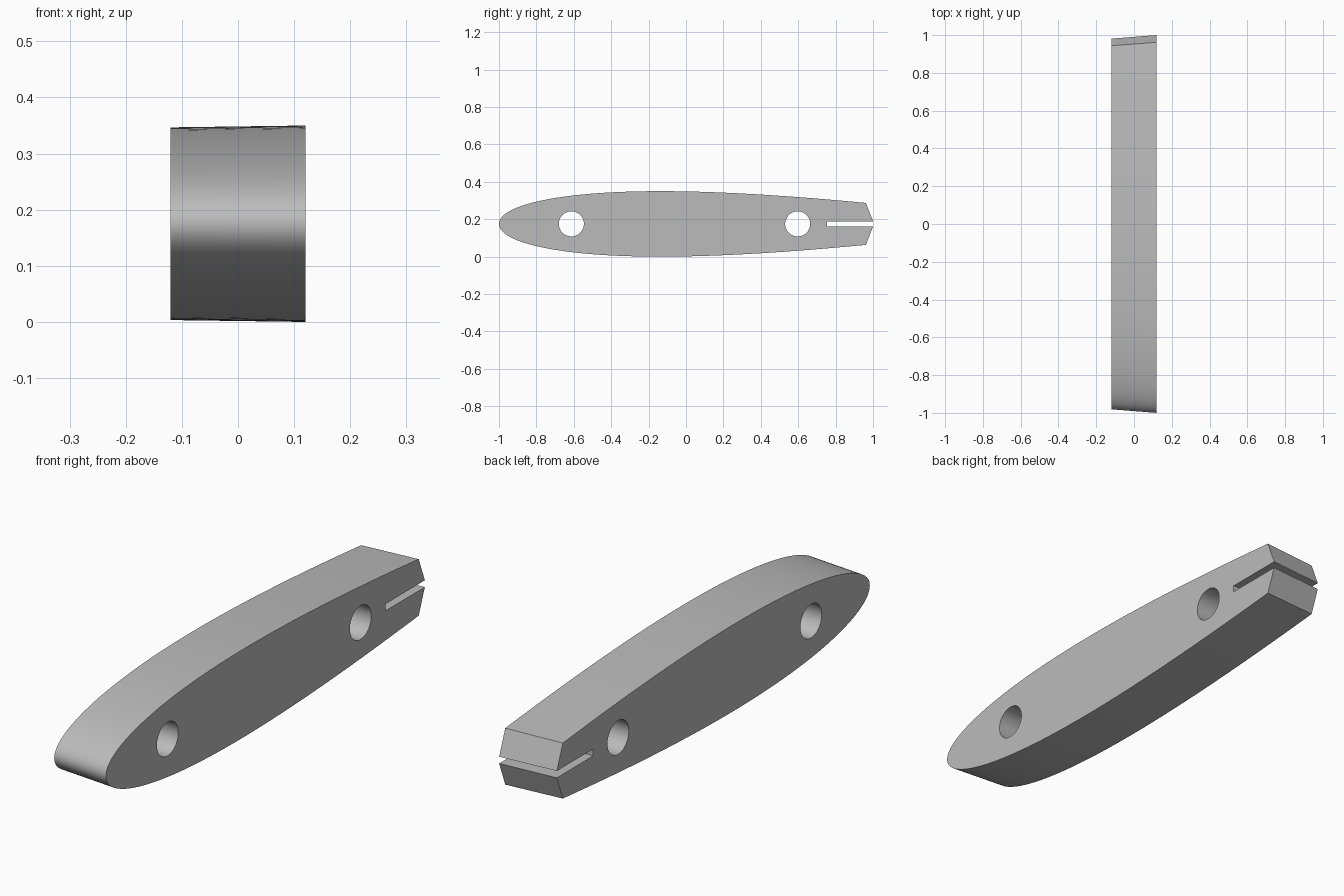
import bpy
import math

cube = bpy.data.objects.get("Cube")
if cube:
    bpy.data.objects.remove(cube, do_unlink=True)

HALF_WIDTH = 0.12
MID_Z = 0.175
CHORD = 2.88        # full foil chord before the tail is cut short
TAIL_Y = 0.962
SLOT_HALF = 0.0135
STEPS = 56

grey = bpy.data.materials.new("plain grey")
grey.use_nodes = True
colour = (0.5, 0.5, 0.5, 1)
grey.diffuse_color = colour
grey.node_tree.nodes["Principled BSDF"].inputs["Base Color"].default_value = colour


def foil_half(y):
    """Half thickness of the foil section at y."""
    x = (y + 1) / CHORD
    shape = 0.2969 * math.sqrt(x) - 0.126 * x - 0.3516 * x**2 + 0.2843 * x**3 - 0.1015 * x**4
    return 3.5 * shape * 0.5


def prism(name, outline, scales, half_width):
    """Loft a closed (y, z) outline along x, scaled about the middle at each end."""
    n = len(outline)
    verts = [(x, y * s, MID_Z + z * s)
             for x, s in zip((-half_width, half_width), scales) for y, z in outline]
    faces = [tuple(reversed(range(n))), tuple(range(n, 2 * n))]
    faces += [(i, (i + 1) % n, (i + 1) % n + n, i + n) for i in range(n)]
    mesh = bpy.data.meshes.new(name)
    mesh.from_pydata(verts, [], faces)
    mesh.materials.append(grey)
    obj = bpy.data.objects.new(name, mesh)
    bpy.context.collection.objects.link(obj)
    return obj


# Foil body: nose, lower side, bevelled tail, upper side
ys = [-1 + (TAIL_Y + 1) * (1 - math.cos(math.pi / 2 * i / STEPS)) for i in range(STEPS + 1)]
lower = [(y, -foil_half(y)) for y in ys]
upper = [(y, foil_half(y)) for y in reversed(ys[1:])]
tail_end = (1.0055, 0)
body = prism("foil_body", lower + [tail_end] + upper, (0.981, 1.0), HALF_WIDTH)

# Cutters: two round holes and the tail slot, all straight through
cutters = []
for name, y in (("front_hole_cutter", -0.613), ("rear_hole_cutter", 0.597)):
    ring = [(y + 0.067 * math.cos(a), 0.067 * math.sin(a))
            for a in (math.tau * i / 64 for i in range(64))]
    cutters.append(prism(name, ring, (1, 1), 0.3))
slot = [(0.753, -SLOT_HALF), (1.2, -SLOT_HALF), (1.2, SLOT_HALF), (0.753, SLOT_HALF)]
cutters.append(prism("tail_slot_cutter", slot, (1, 1), 0.3))

bpy.context.view_layer.objects.active = body
body.select_set(True)
for cutter in cutters:
    mod = body.modifiers.new(cutter.name, "BOOLEAN")
    mod.operation = "DIFFERENCE"
    mod.solver = "EXACT"
    mod.object = cutter
    bpy.ops.object.modifier_apply(modifier=mod.name)
    bpy.data.objects.remove(cutter, do_unlink=True)

bpy.ops.object.shade_smooth_by_angle(angle=math.radians(25))
